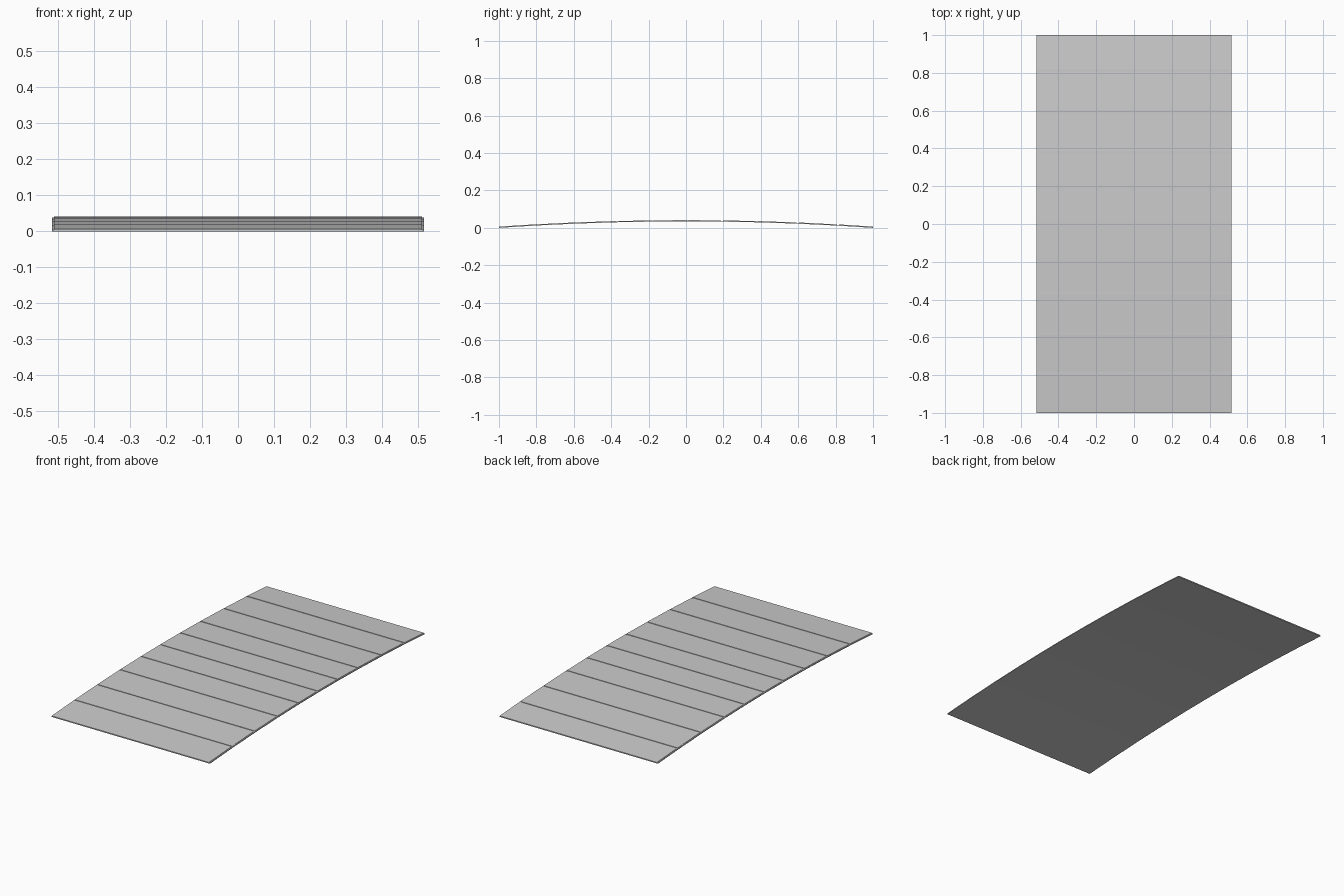
import bpy, bmesh

if "Cube" in bpy.data.objects:
    bpy.data.objects.remove(bpy.data.objects["Cube"])

W = 0.511          # half width of the slats
T = 0.0065         # panel thickness
JOINTS = [-0.79, -0.58, -0.368, -0.172, 0.007, 0.192, 0.38, 0.597, 0.813]
EDGES = [-1.0] + JOINTS + [1.0]


def arch(y):
    return 0.041 - 0.0345 * y * y


def extrude_profile(name, prof, x0, x1):
    # (y, z) closed profile swept along x
    bm = bmesh.new()
    f = bm.faces.new([bm.verts.new((x0, y, z)) for y, z in prof])
    r = bmesh.ops.extrude_face_region(bm, geom=[f])
    vs = [v for v in r['geom'] if isinstance(v, bmesh.types.BMVert)]
    bmesh.ops.translate(bm, vec=(x1 - x0, 0, 0), verts=vs)
    bmesh.ops.recalc_face_normals(bm, faces=bm.faces)
    big = [f for f in bm.faces if len(f.verts) > 4]
    bmesh.ops.triangulate(bm, faces=big)
    me = bpy.data.meshes.new(name)
    bm.to_mesh(me)
    bm.free()
    ob = bpy.data.objects.new(name, me)
    bpy.context.collection.objects.link(ob)
    return ob


# arched panel made of flat slats with shallow grooves at the joints
g, depth = 0.006, 0.003
top = [(-1.0, arch(-1.0))]
for j in JOINTS:
    z = arch(j)
    top += [(j - g, z), (j - g, z - depth), (j + g, z - depth), (j + g, z)]
top.append((1.0, arch(1.0)))
bottom = [(y, arch(y) - T) for y in reversed(EDGES)]
extrude_profile("slatted_panel", top + bottom, -W, W)

# slim trim along both long sides
for name, x0, x1 in (("left_trim", -0.517, -W), ("right_trim", W, 0.517)):
    up = [(y, arch(y) - 0.002) for y in EDGES]
    low = [(y, arch(y) - T) for y in reversed(EDGES)]
    extrude_profile(name, up + low, x0, x1)
